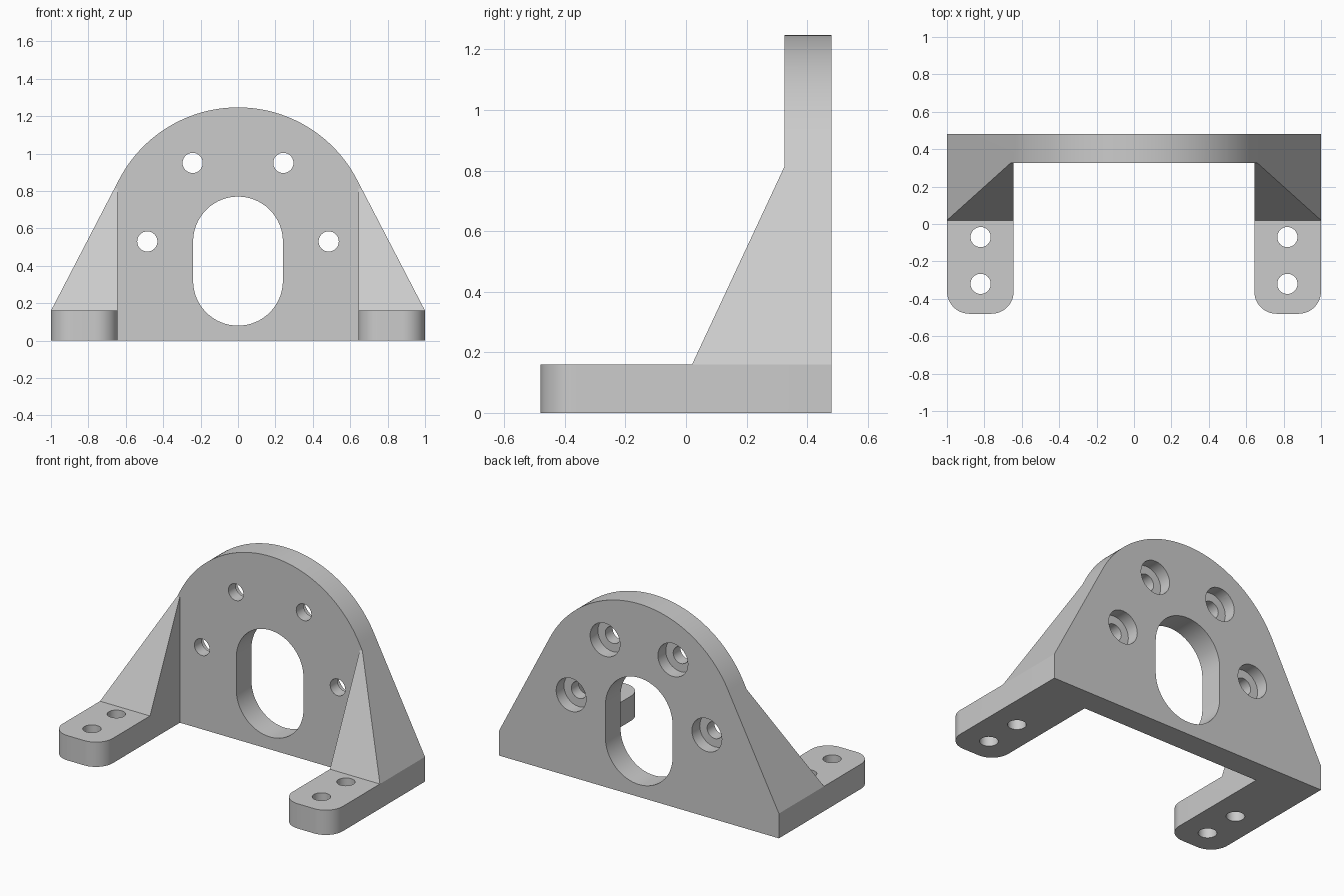
import bpy, bmesh, math
from mathutils import Matrix, Vector

if "Cube" in bpy.data.objects:
    bpy.data.objects.remove(bpy.data.objects["Cube"])

grey = bpy.data.materials.new("machined_grey")
grey.diffuse_color = (0.6, 0.6, 0.6, 1)
grey.use_nodes = True
grey.node_tree.nodes["Principled BSDF"].inputs["Base Color"].default_value = grey.diffuse_color


def prism(name, pts, lo, hi, place):
    """Extrude a 2D outline from lo to hi; place maps (a, b, depth) to xyz."""
    bm = bmesh.new()
    base = bm.faces.new([bm.verts.new(place(a, b, lo)) for a, b in pts])
    ext = bmesh.ops.extrude_face_region(bm, geom=[base])
    move = Vector(place(0, 0, hi)) - Vector(place(0, 0, lo))
    bmesh.ops.translate(bm, vec=move, verts=[v for v in ext["geom"] if isinstance(v, bmesh.types.BMVert)])
    bmesh.ops.recalc_face_normals(bm, faces=bm.faces)
    me = bpy.data.meshes.new(name)
    bm.to_mesh(me)
    bm.free()
    me.materials.append(grey)
    ob = bpy.data.objects.new(name, me)
    bpy.context.collection.objects.link(ob)
    return ob


def arc(cx, cy, r, a0, a1, n):
    return [(cx + r * math.cos(math.radians(a0 + (a1 - a0) * i / n)),
             cy + r * math.sin(math.radians(a0 + (a1 - a0) * i / n))) for i in range(n + 1)]


def combine(body, tool, op):
    bpy.context.view_layer.objects.active = body
    mod = body.modifiers.new(op, 'BOOLEAN')
    mod.operation, mod.object, mod.solver = op, tool, 'EXACT'
    bpy.ops.object.modifier_apply(modifier=mod.name)
    bpy.data.objects.remove(tool)


along_y = lambda a, b, d: (a, d, b)
along_x = lambda a, b, d: (d, a, b)
along_z = lambda a, b, d: (a, b, d)

# Main dimensions
CZ, R = 0.53, 0.717          # centre and radius of the rounded top
FOOT_IN, FOOT_H = 0.643, 0.16
BACK, FACE = 0.48, 0.325     # back and front of the upright plate
HOLE = 0.054

# Front outline: round top running tangentially into sloped sides
reach = math.hypot(1, FOOT_H - CZ)
tan = math.degrees(math.atan2(FOOT_H - CZ, 1) + math.acos(R / reach))
slope = 1 / math.tan(math.radians(tan))
low = FOOT_H - 0.06 * slope
front = [(-1.06, 0), (1.06, 0), (1.06, low)] + arc(0, CZ, R, tan, 180 - tan, 72) + [(-1.06, low)]
bracket = prism("bracket", front, -0.7, 0.7, along_y)

# Side outline: foot, gusset slope and upright
side = [(-0.8, -0.1), (0.8, -0.1), (0.8, 1.4), (FACE, 1.4), (FACE, 0.813),
        (0.02, FOOT_H), (-0.8, FOOT_H)]
combine(bracket, prism("side_cut", side, -1.3, 1.3, along_x), 'INTERSECT')

# Top outline: U shape with rounded foot ends
rf = 0.12
foot = arc(FOOT_IN + rf, -0.48 + rf, rf, 180, 270, 12) + arc(1 - rf, -0.48 + rf, rf, 270, 360, 12)
right = [(FOOT_IN, FACE)] + foot + [(1, BACK)]
top = right + [(-x, y) for x, y in reversed(right)]
combine(bracket, prism("top_cut", top, -0.2, 1.5, along_z), 'INTERSECT')

# Central slot
slot = arc(0, 0.53, 0.24, 0, 180, 32) + arc(0, 0.32, 0.24, 180, 360, 32)
combine(bracket, prism("slot_cut", slot, 0.2, 0.6, along_y), 'DIFFERENCE')

# Bolt holes on a circle, counterbored from the back
for ang in (0, 60, 120, 180):
    x = 0.485 * math.cos(math.radians(ang))
    z = CZ + 0.485 * math.sin(math.radians(ang))
    for r, start in ((HOLE, 0.2), (0.107, BACK - 0.08)):
        combine(bracket, prism("bolt_cut", arc(x, z, r, 0, 360, 32)[:-1], start, 0.6, along_y), 'DIFFERENCE')

# Mounting holes in the feet
for x in (-0.82, 0.82):
    for y in (-0.07, -0.32):
        combine(bracket, prism("foot_cut", arc(x, y, HOLE, 0, 360, 32)[:-1], -0.1, 0.3, along_z), 'DIFFERENCE')

# Smooth curved walls, sharp machined edges
bpy.ops.object.select_all(action='DESELECT')
bracket.select_set(True)
bpy.context.view_layer.objects.active = bracket
bpy.ops.object.shade_smooth_by_angle(angle=math.radians(25))
